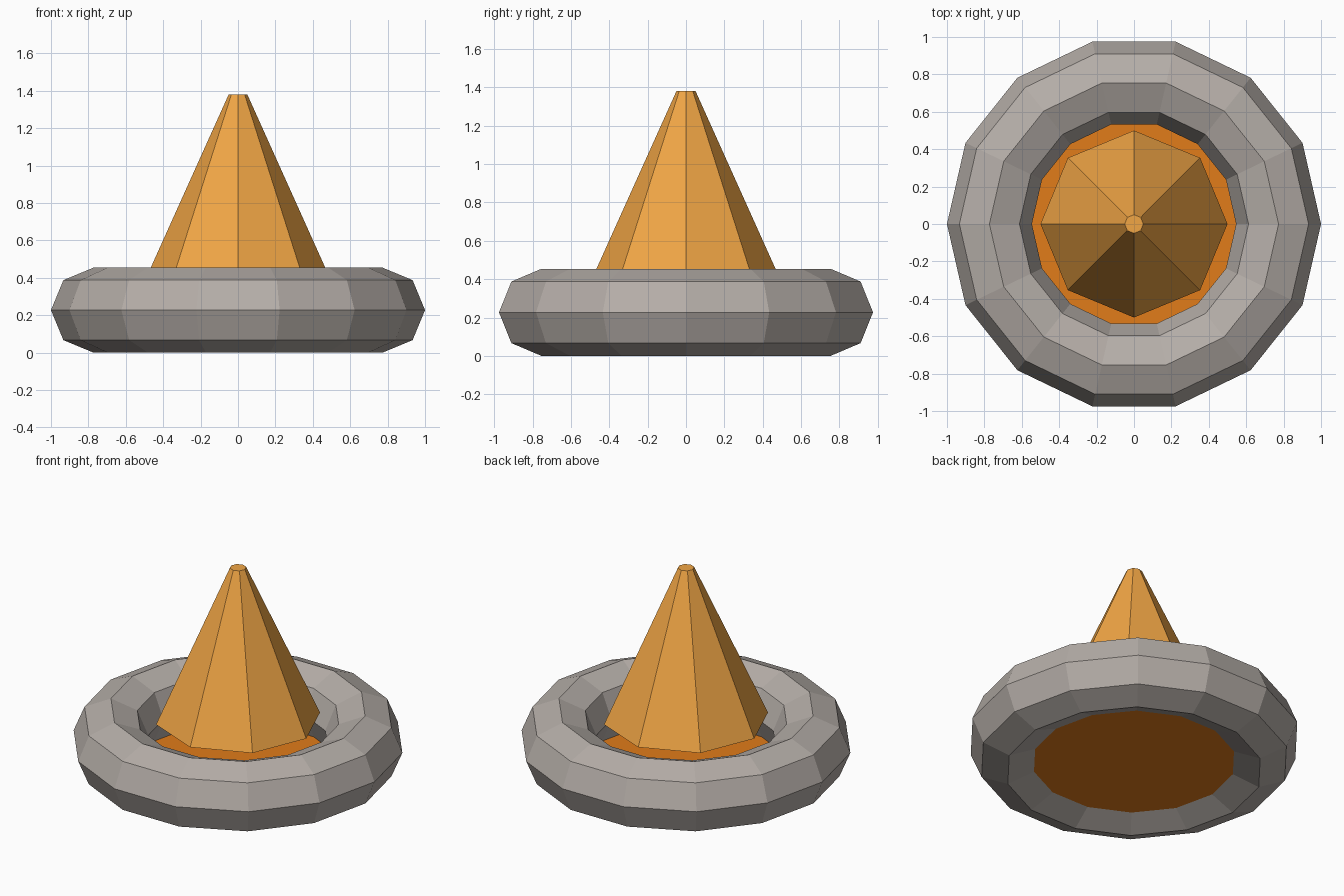
import bpy
import math

if "Cube" in bpy.data.objects:
    bpy.data.objects.remove(bpy.data.objects["Cube"])

MAJOR, MINOR, SIDES = 0.773, 0.227, 14
BEVEL = MINOR * math.sqrt(0.5)


def finish(name, color):
    ob = bpy.context.object
    ob.name = name
    mat = bpy.data.materials.new(name + "_color")
    mat.diffuse_color = (*color, 1.0)
    mat.use_nodes = True
    mat.node_tree.nodes["Principled BSDF"].inputs["Base Color"].default_value = mat.diffuse_color
    ob.data.materials.append(mat)
    return ob


# Octagonal-section ring resting on the ground
bpy.ops.mesh.primitive_torus_add(major_segments=SIDES, minor_segments=8,
                                 major_radius=MAJOR, minor_radius=MINOR,
                                 location=(0, 0, MINOR))
finish("stone_ring", (0.46, 0.42, 0.39))

# Ember disc filling the lower inner edge of the ring
bpy.ops.mesh.primitive_circle_add(vertices=SIDES, radius=MAJOR - BEVEL,
                                  fill_type='NGON',
                                  location=(0, 0, MINOR - BEVEL))
disc = finish("ember_disc", (0.75, 0.20, 0.01))
for v in disc.data.vertices:
    # align the corners with the ring's corners on the x axis
    v.co.x, v.co.y = v.co.y, -v.co.x

# Tapered eight-sided flame floating above the disc
bpy.ops.mesh.primitive_cone_add(vertices=8, radius1=0.5, radius2=0.05,
                                depth=1.0, location=(0, 0, 0.88))
finish("flame", (0.88, 0.38, 0.06))
